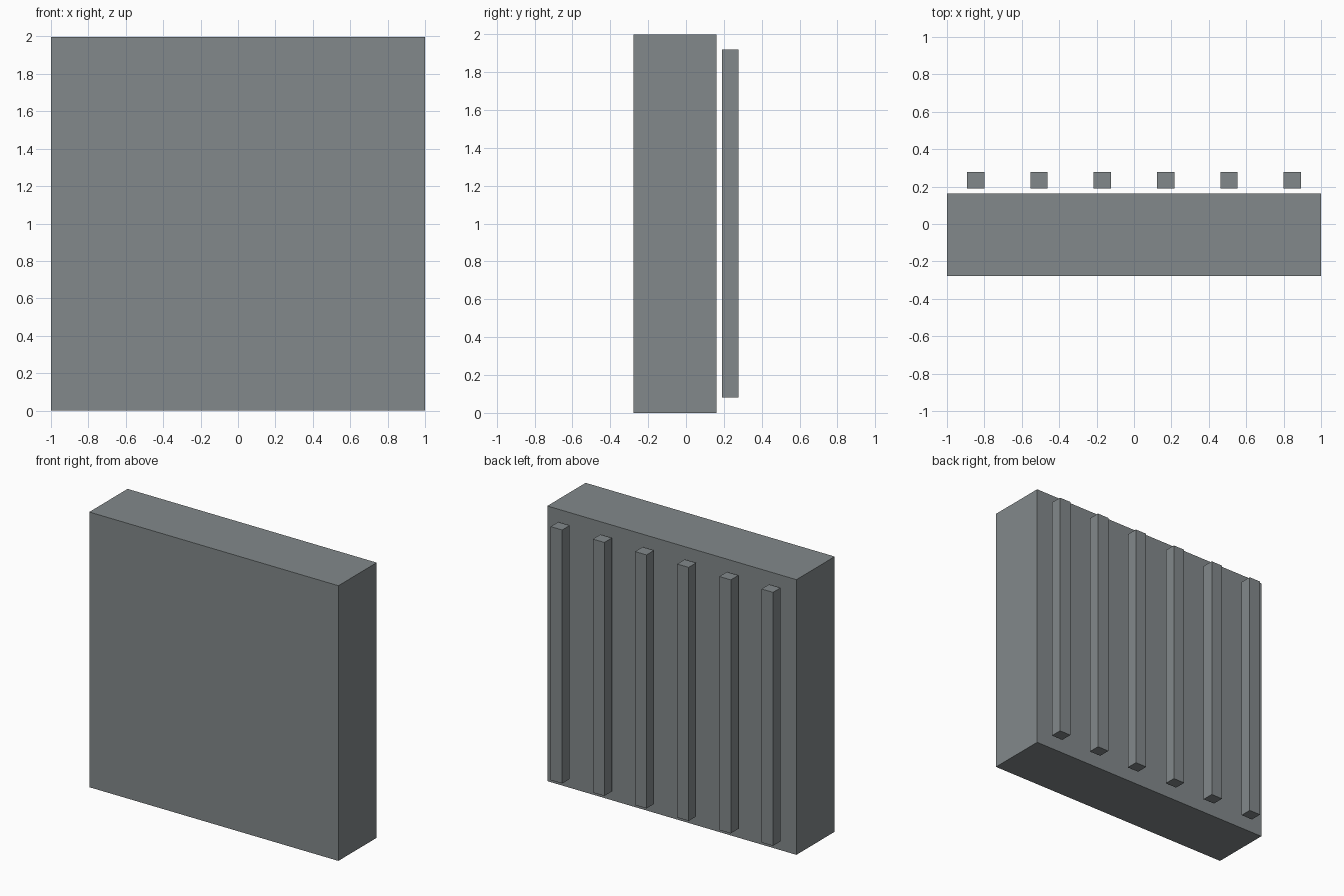
import bpy

if "Cube" in bpy.data.objects:
    bpy.data.objects.remove(bpy.data.objects["Cube"])

# Dark blue-grey finish shared by all parts
slate = bpy.data.materials.new("slate_grey")
slate.diffuse_color = (0.225, 0.25, 0.258, 1)
slate.use_nodes = True
slate.node_tree.nodes["Principled BSDF"].inputs["Base Color"].default_value = slate.diffuse_color


def box(name, lo, hi):
    """Axis-aligned box between two corners."""
    centre = [(a + b) / 2 for a, b in zip(lo, hi)]
    bpy.ops.mesh.primitive_cube_add(size=1, location=centre)
    obj = bpy.context.object
    obj.name = name
    obj.scale = [b - a for a, b in zip(lo, hi)]
    bpy.ops.object.transform_apply(location=False, rotation=False, scale=True)
    obj.data.materials.append(slate)
    return obj


# Thick main slab
box("wall_panel", (-1, -0.277, 0), (1, 0.162, 1.997))

# Row of upright bars standing just clear of the back face
BARS, SPACING, HALF = 6, 0.3385, 0.046
for i in range(BARS):
    x = (i - (BARS - 1) / 2) * SPACING
    box(f"back_bar_{i + 1}", (x - HALF, 0.191, 0.08), (x + HALF, 0.277, 1.92))
